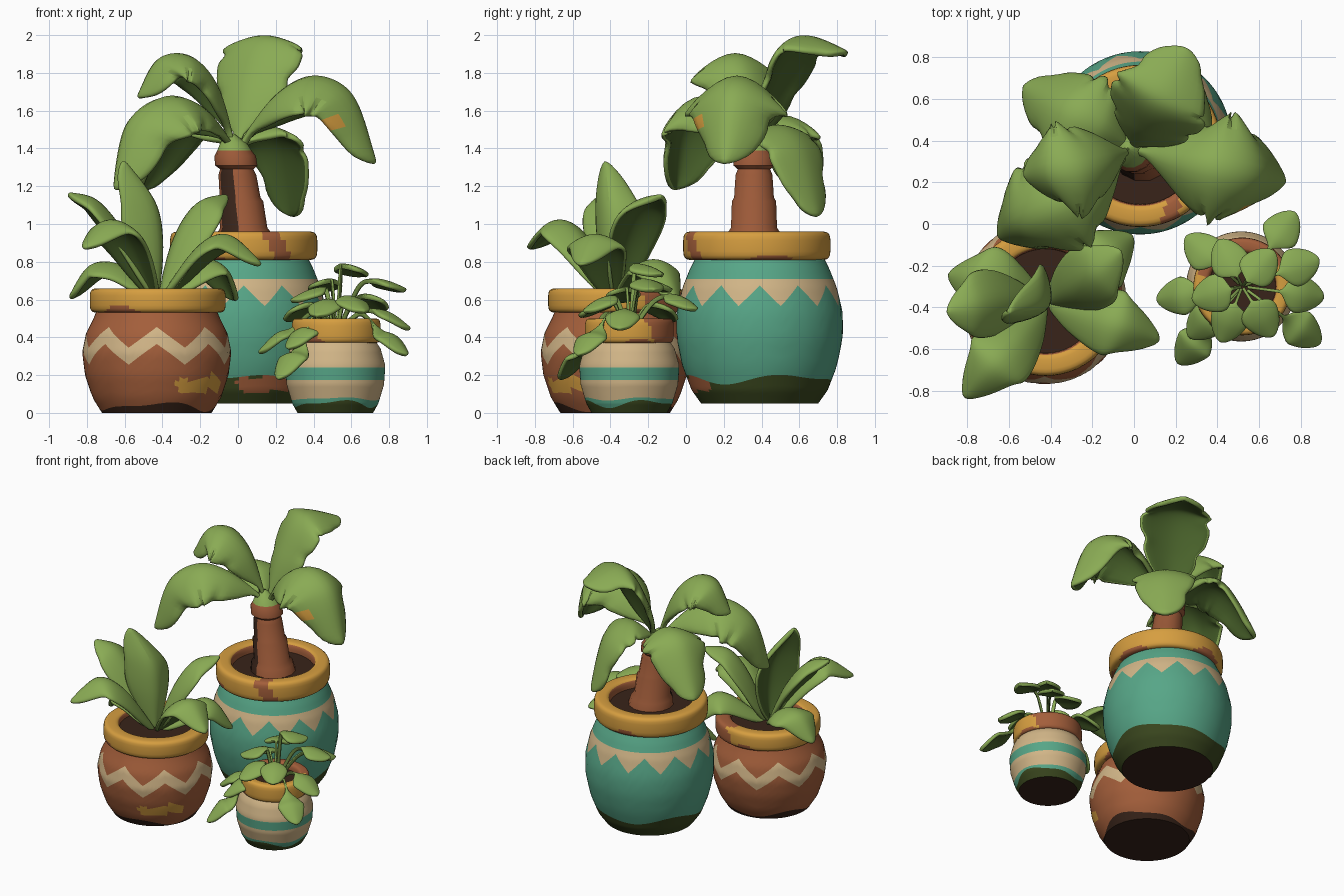
import bpy, bmesh, math
from math import sin, cos, pi, tau
from mathutils import Vector

cube = bpy.data.objects.get("Cube")
if cube:
    bpy.data.objects.remove(cube, do_unlink=True)


def material(name, *srgb):
    col = [c / 12.92 if c < 0.04 else ((c + 0.055) / 1.055) ** 2.4 for c in srgb] + [1]
    m = bpy.data.materials.new(name)
    m.use_nodes = True
    m.diffuse_color = col
    m.node_tree.nodes["Principled BSDF"].inputs["Base Color"].default_value = col
    return m


GREEN = material("leaf green", 0.54, 0.67, 0.33)
UNDER = material("leaf underside green", 0.29, 0.39, 0.17)
MOSS = material("dark moss green", 0.23, 0.28, 0.12)
TEAL = material("teal glaze", 0.34, 0.65, 0.53)
CLAY = material("terracotta", 0.64, 0.37, 0.23)
CREAM = material("cream", 0.82, 0.71, 0.53)
OCHRE = material("ochre", 0.84, 0.62, 0.25)
SOIL = material("dark brown", 0.22, 0.14, 0.10)
BARK = material("bark brown", 0.61, 0.35, 0.22)


def make(name, verts, faces, mats, indices=None):
    me = bpy.data.meshes.new(name)
    me.from_pydata(verts, [], faces)
    for m in mats:
        me.materials.append(m)
    if indices:
        me.polygons.foreach_set("material_index", indices)
    me.shade_smooth()
    me.set_sharp_from_angle(angle=math.radians(45))
    ob = bpy.data.objects.new(name, me)
    bpy.context.collection.objects.link(ob)
    return ob


def ring_faces(rows, segs, closed=False):
    return [(i * segs + j, i * segs + (j + 1) % segs,
             (i + 1) % rows * segs + (j + 1) % segs, (i + 1) % rows * segs + j)
            for i in range(rows if closed else rows - 1) for j in range(segs)]


def lookup(profile, z):
    # radius at a height, by straight interpolation
    for (z0, r0), (z1, r1) in zip(profile, profile[1:]):
        if z <= z1:
            return r0 + (r1 - r0) * max(0, z - z0) / (z1 - z0)
    return profile[-1][1]


def pot(name, cx, cy, profile, bands, teeth, patch=None, segs=96, sub=8):
    """Bands are (top z, zigzag height, wave height, material); edges follow the paint."""
    rows, mats, row_mat = [(profile[0][0], 0, 0)], [SOIL], []
    for *edge, mat in bands:
        start = rows[-1]
        if mat not in mats:
            mats.append(mat)
        for k in range(1, sub + 1):
            rows.append([a + (b - a) * k / sub for a, b in zip(start, edge)])
            row_mat.append(mats.index(mat))
    verts = []
    for z, zig, wave in rows:
        for j in range(segs):
            a = tau * j / segs
            tri = abs((j * teeth / segs) % 1 * 2 - 1) * 2 - 1
            h = z + zig * tri + wave * (sin(3 * a) + 0.6 * sin(5 * a + 1)) / 1.6
            r = lookup(profile, h)
            verts.append((cx + r * cos(a), cy + r * sin(a), h))
    faces = ring_faces(len(rows), segs)
    idx = [row_mat[i // segs] for i in range(len(faces))]
    # worn oval of paint on the front
    if patch:
        z0, height, a0, spread, mat = patch
        mats.append(mat)
        for i, f in enumerate(faces):
            c = sum((Vector(verts[v]) for v in f), Vector()) / 4
            ang = (math.degrees(math.atan2(c.y - cy, c.x - cx)) - a0) / spread
            if ((c.z - z0) / height - 0.3 * sin(4 * ang)) ** 2 + ang ** 4 < 1:
                idx[i] = len(mats) - 1
    faces.append(tuple(reversed(range(segs))))
    make(name, verts, faces, mats, idx + [0])


def rim(name, cx, cy, z0, z1, inner, outer, bare, segs=72, n=20):
    # rounded-square ring; worn below, clay inside, and bare clay between two angles
    verts, idx, sq = [], [], lambda v: math.copysign(abs(v) ** 0.5, v)
    for k in range(n):
        t = tau * (k + 0.5) / n
        r = (inner + outer) / 2 + (outer - inner) / 2 * sq(cos(t))
        z = (z0 + z1) / 2 + (z1 - z0) / 2 * sq(sin(t))
        verts += [(cx + r * cos(tau * j / segs), cy + r * sin(tau * j / segs), z)
                  for j in range(segs)]
        t = tau * (k + 1) / n
        for j in range(segs):
            a = tau * j / segs
            worn = sin(t) < 0.5 * (sin(3 * a + 2) + sin(5 * a)) - 1.0
            strip = bare[0] < math.degrees(a) + 6 * sin(2 * t) < bare[1]
            idx.append(int(cos(t) < -0.6 or worn or strip))
    make(name, verts, ring_faces(n, segs, True), [OCHRE, CLAY], idx)


def soil(name, cx, cy, z, r):
    ob = make(name, [], [], [SOIL])
    bm = bmesh.new()
    bmesh.ops.create_cone(bm, cap_ends=True, segments=32, radius1=r, radius2=r, depth=0.03)
    bm.to_mesh(ob.data)
    bm.free()
    ob.location = (cx, cy, z)


def spline(pts, t):
    s = min(t, 0.9999) * (len(pts) - 1)
    i, u = int(s), s - int(s)
    p0, p1, p2 = pts[max(i - 1, 0)], pts[i], pts[i + 1]
    p3 = pts[min(i + 2, len(pts) - 1)]
    return 0.5 * (2 * p1 + (p2 - p0) * u + (2 * p0 - 5 * p1 + 4 * p2 - p3) * u * u
                  + (3 * p1 - p0 - 3 * p2 + p3) * u ** 3)


def leaf(name, pts, width, stem=0.1, peak=1.0, blunt=0.7, fold=0.2, notch=0.0,
         thick=0.025, face=None, spots=(), rows=16, half=3):
    """Folded blade along a path; bright on top and dark below."""
    pts = [Vector(p) for p in pts]
    d = Vector(face) if face else pts[-1] - pts[0]
    side = Vector((d.y, -d.x, 0)).normalized()
    cols = 2 * half + 1
    verts = []
    for i in range(rows):
        t = i / (rows - 1)
        p = spline(pts, t)
        tangent = (spline(pts, min(t + 0.02, 1)) - spline(pts, max(t - 0.02, 0))).normalized()
        up = side.cross(tangent)
        u = max(0, (t - stem) / (1 - stem))
        w = max(0.09, max(0, sin(pi * u ** peak)) ** blunt) * width / 2
        for j in range(cols):
            s = j / half - 1
            cut = 1 - notch * (i % 5 == (3 if s > 0 else 1)) * (abs(s) == 1)
            verts.append(p + side * w * s * cut - up * fold * w * abs(s) ** 1.6)
    faces = [(i * cols + j, i * cols + j + 1, (i + 1) * cols + j + 1, (i + 1) * cols + j)
             for i in range(rows - 1) for j in range(cols - 1)]
    idx = [2 if divmod(f, cols - 1) in spots else 0 for f in range(len(faces))]
    ob = make(name, verts, faces, [GREEN, UNDER, OCHRE], idx)
    mod = ob.modifiers.new("thickness", "SOLIDIFY")
    mod.thickness, mod.offset, mod.material_offset = thick, -1, 1
    ob.modifiers.new("rounding", "SUBSURF").levels = 1


# pots
pot("large_pot", 0.03, 0.39,
    [(0.05, 0.31), (0.12, 0.36), (0.25, 0.41), (0.4, 0.44), (0.53, 0.44),
     (0.66, 0.41), (0.76, 0.37), (0.84, 0.33)],
    [(0.18, 0, 0.03, MOSS), (0.62, 0.055, 0, TEAL), (0.71, 0, 0, CREAM), (0.84, 0, 0, TEAL)],
    12, (0.155, 0.045, -70, 26, CLAY))
pot("terracotta_pot", -0.43, -0.375,
    [(0, 0.29), (0.08, 0.34), (0.2, 0.38), (0.32, 0.395), (0.42, 0.375), (0.5, 0.335), (0.56, 0.31)],
    [(0.035, 0, 0.03, SOIL), (0.31, 0.055, 0, CLAY), (0.4, 0.055, 0, CREAM), (0.56, 0, 0, CLAY)],
    8, (0.145, 0.042, -47, 27, OCHRE))
pot("small_pot", 0.515, -0.3,
    [(0, 0.2), (0.05, 0.228), (0.15, 0.258), (0.25, 0.265), (0.34, 0.24), (0.4, 0.2)],
    [(0.05, 0, 0.025, MOSS), (0.075, 0, 0.01, TEAL), (0.175, 0, 0, CREAM),
     (0.24, 0, 0, TEAL), (0.4, 0, 0, CREAM)], 8)

rim("large_rim", 0.03, 0.375, 0.81, 0.96, 0.28, 0.39, (288, 303))
rim("terracotta_rim", -0.425, -0.37, 0.53, 0.66, 0.25, 0.36, (20, 75))
rim("small_rim", 0.52, -0.3, 0.37, 0.5, 0.16, 0.235, (25, 165))
soil("large_soil", 0.03, 0.375, 0.88, 0.31)
soil("terracotta_soil", -0.425, -0.37, 0.6, 0.28)
soil("small_soil", 0.52, -0.3, 0.44, 0.18)

# palm trunk with stepped collars, dark on one side, green at the crown
steps = [(0.87, 0.16), (0.95, 0.145), (0.98, 0.125), (1.12, 0.12), (1.14, 0.108), (1.26, 0.1),
         (1.29, 0.088), (1.31, 0.112), (1.36, 0.11), (1.39, 0.09), (1.43, 0.07), (1.48, 0.005)]
trunk = [(0.04 - 0.12 * (z - 0.9) + r * cos(tau * j / 14), 0.36 + r * sin(tau * j / 14), z)
         for z, r in steps for j in range(14)]
make("palm_trunk", trunk, ring_faces(len(steps), 14), [BARK, SOIL, GREEN],
     [2 if i > 8 else int(i < 6 and 7 < j < 10) for i in range(len(steps) - 1) for j in range(14)])

# palm fronds: width, fold, path
crown = (-0.01, 0.36, 1.4)
fronds = {
    "back": (0.52, 0.3, [(0.04, 0.44, 1.74), (0.12, 0.59, 2.0), (0.26, 0.85, 1.92)]),
    "right": (0.6, 0.75, [(0.18, 0.31, 1.68), (0.4, 0.27, 1.8), (0.62, 0.23, 1.69), (0.74, 0.2, 1.32)]),
    "upper_left": (0.52, 0.6, [(-0.1, 0.31, 1.73), (-0.25, 0.27, 1.9), (-0.43, 0.25, 1.88), (-0.54, 0.23, 1.67)]),
    "front_left": (0.56, 0.75, [(-0.18, 0.2, 1.62), (-0.38, 0.08, 1.69), (-0.58, -0.02, 1.54), (-0.66, -0.07, 1.18)]),
    "back_left": (0.48, 0.5, [(-0.16, 0.47, 1.57), (-0.36, 0.57, 1.53), (-0.54, 0.67, 1.18)]),
    "back_right": (0.46, 0.25, [(0.12, 0.48, 1.53), (0.25, 0.61, 1.41), (0.31, 0.7, 1.04)]),
}
for key, (w, fold, pts) in fronds.items():
    leaf("palm_frond_" + key, [crown] + pts, w, 0.1, 1.0, 0.5, fold, 0.2, 0.035,
         spots=[(16, 5)] if key == "right" else (), rows=21)

# broad leaves in the terracotta pot: fold, path
heart = (-0.42, -0.38, 0.6)
broad = {
    "upright": (0.8, [(-0.4, -0.4, 0.88), (-0.44, -0.41, 1.12), (-0.6, -0.43, 1.34)]),
    "front_left": (0.45, [(-0.55, -0.54, 0.92), (-0.68, -0.68, 1.03), (-0.82, -0.84, 0.88)]),
    "left": (0.45, [(-0.58, -0.37, 0.93), (-0.74, -0.39, 1.13), (-0.9, -0.42, 1.17)]),
    "low_left": (0.45, [(-0.6, -0.3, 0.78), (-0.78, -0.25, 0.79), (-0.9, -0.24, 0.61)]),
    "back_right": (0.45, [(-0.32, -0.33, 0.92), (-0.2, -0.25, 1.12), (-0.06, -0.13, 1.16)]),
    "right": (0.45, [(-0.22, -0.44, 0.88), (-0.05, -0.49, 0.95), (0.13, -0.56, 0.79)]),
    "low_right": (0.45, [(-0.22, -0.22, 0.8), (-0.1, -0.12, 0.79), (0, -0.05, 0.6)]),
}
for key, (fold, pts) in broad.items():
    leaf("broad_leaf_" + key, [heart] + pts, 0.35, 0.02, 0.95, 0.7, fold, thick=0.03,
         face=(-0.85, 0.5, 0) if key == "upright" else None)

# round leaves on thin stems in the small pot, placed by blade centre
root = Vector((0.52, -0.3, 0.43))
blades = [(0.72, -0.02, 0.6), (0.61, -0.2, 0.77), (0.8, -0.2, 0.69), (0.45, -0.16, 0.69),
          (0.32, -0.12, 0.55), (0.2, -0.35, 0.4), (0.37, -0.34, 0.64), (0.27, -0.6, 0.28),
          (0.45, -0.48, 0.57), (0.62, -0.46, 0.59), (0.82, -0.52, 0.39), (0.82, -0.34, 0.51),
          (0.33, -0.48, 0.42)]
for n, blade in enumerate(blades, 1):
    c = Vector(blade)
    out = Vector((c.x - root.x, c.y - root.y, 0)).normalized()
    droop = Vector((0, 0, 0.03 + 0.16 * max(0, 0.7 - c.z)))
    start, tip = c - out * 0.09 + droop * 0.7, c + out * 0.1 - droop
    mid = root.lerp(start, 0.55)
    mid.z = max(0.54, start.z - 0.04)
    leaf(f"round_leaf_{n}", [root, mid, start, c + droop * 0.3, tip], 0.2, 0.46, 0.85, 0.6, 0.3,
         thick=0.026, rows=19)
